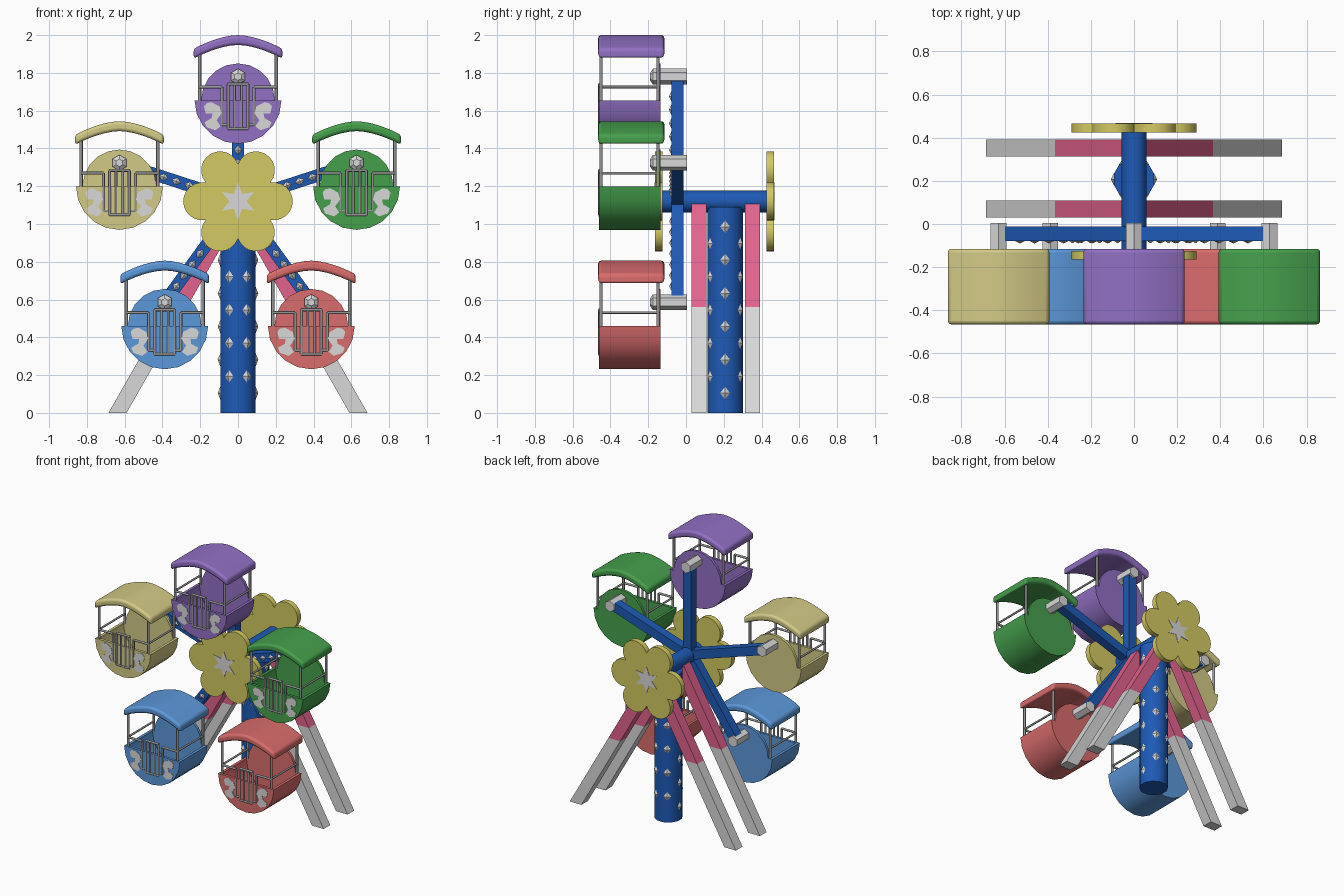
import bpy, bmesh, math
from mathutils import Vector

if "Cube" in bpy.data.objects:
    bpy.data.objects.remove(bpy.data.objects["Cube"])

HUB_Z, ARM = 1.12, 0.66


def mat(name, r, g, b):
    m = bpy.data.materials.new(name)
    lin = [((c / 255 + 0.055) / 1.055) ** 2.4 for c in (r, g, b)]
    m.diffuse_color = (*lin, 1)
    m.use_nodes = True
    m.node_tree.nodes["Principled BSDF"].inputs["Base Color"].default_value = m.diffuse_color
    return m


PURPLE = mat("purple", 146, 112, 196)
CREAM = mat("pale yellow", 211, 202, 134)
GREEN = mat("green", 70, 160, 76)
SKY = mat("light blue", 92, 152, 218)
RED = mat("soft red", 218, 108, 108)
NAVY = mat("deep blue", 30, 90, 182)
GOLD = mat("flower yellow", 212, 202, 98)
PINK = mat("pink", 226, 98, 142)
SILVER = mat("light grey", 216, 216, 216)
STEEL = mat("steel grey", 150, 150, 150)


def prism(bm, profile, y0, y1):
    """Extrude an (x, z) outline from y0 to y1."""
    a = [bm.verts.new((x, y0, z)) for x, z in profile]
    b = [bm.verts.new((x, y1, z)) for x, z in profile]
    bm.faces.new(a)
    bm.faces.new(b[::-1])
    n = len(a)
    for i in range(n):
        bm.faces.new((a[i], b[i], b[(i + 1) % n], a[(i + 1) % n]))


def tube(bm, p, q, r, sides=8, r2=None, spin=0.0):
    """Cylinder or taper between two points."""
    p, q = Vector(p), Vector(q)
    d = (q - p).normalized()
    u = d.cross(Vector((0, 0, 1)) if abs(d.z) < 0.9 else Vector((1, 0, 0))).normalized()
    v = d.cross(u)
    rings = []
    for c, rad in ((p, r), (q, r if r2 is None else r2)):
        rings.append([bm.verts.new(c + rad * (math.cos(t) * u + math.sin(t) * v))
                      for t in (spin + 2 * math.pi * i / sides for i in range(sides))])
    bm.faces.new(rings[0])
    bm.faces.new(rings[1][::-1])
    for i in range(sides):
        j = (i + 1) % sides
        bm.faces.new((rings[0][i], rings[1][i], rings[1][j], rings[0][j]))


def stud(bm, c, normal, up, w, h, d):
    """Diamond-shaped pyramid sitting on a surface."""
    c, normal, up = Vector(c), Vector(normal), Vector(up)
    s = normal.cross(up)
    ring = [bm.verts.new(c + o) for o in (s * w, up * h, -s * w, -up * h)]
    tip = bm.verts.new(c + normal * d)
    bm.faces.new(ring[::-1])
    for i in range(4):
        bm.faces.new((ring[i], ring[(i + 1) % 4], tip))


def finish(name, bm, material, loc=(0, 0, 0), bevel=0, smooth=35):
    bmesh.ops.recalc_face_normals(bm, faces=bm.faces)
    me = bpy.data.meshes.new(name)
    bm.to_mesh(me)
    bm.free()
    me.materials.append(material)
    ob = bpy.data.objects.new(name, me)
    ob.location = loc
    bpy.context.collection.objects.link(ob)
    if bevel:
        b = ob.modifiers.new("bevel", 'BEVEL')
        b.width, b.segments, b.limit_method = bevel, 3, 'ANGLE'
        b.angle_limit = math.radians(40)
    bpy.ops.object.select_all(action='DESELECT')
    ob.select_set(True)
    bpy.context.view_layer.objects.active = ob
    bpy.ops.object.shade_smooth_by_angle(angle=math.radians(smooth))
    return ob


def arc(r, a0, a1, n, cz=0.0):
    return [(r * math.cos(math.radians(a0 + (a1 - a0) * i / n)),
             cz + r * math.sin(math.radians(a0 + (a1 - a0) * i / n))) for i in range(n + 1)]


# Painted curl on the cabin front, left half
CURL = [(-.18, -.157), (-.165, -.14), (-.14, -.135), (-.098, -.157), (-.087, -.194),
        (-.113, -.23), (-.092, -.263), (-.119, -.284), (-.166, -.268), (-.177, -.241),
        (-.14, -.22), (-.135, -.194), (-.171, -.194)]


def cabin(label, material, x, z):
    loc = (x, 0, z)
    cz = -0.125
    # Open tub with a taller round back
    bm = bmesh.new()
    bowl = arc(0.23, 180, 360, 10, cz)
    prism(bm, bowl, -0.46, -0.44)
    prism(bm, bowl + arc(0.21, 360, 180, 10, cz), -0.44, -0.155)
    prism(bm, bowl + arc(0.195, 0, 180, 10, cz), -0.155, -0.135)
    finish(label + "_cabin_tub", bm, material, loc)
    # Arched roof
    bm = bmesh.new()
    xs = [-0.235 + 0.47 * i / 12 for i in range(13)]
    top = [(t, 0.22 - 0.072 * (abs(t) / 0.235) ** 1.7) for t in xs]
    prism(bm, top + [(t, h - 0.052) for t, h in top[::-1]], -0.465, -0.115)
    finish(label + "_cabin_roof", bm, material, loc, bevel=0.016, smooth=45)
    # Posts, rails and front gate
    bm = bmesh.new()
    for s in (-1, 1):
        for y in (-0.45, -0.148):
            tube(bm, (s * 0.203, y, cz - 0.01), (s * 0.203, y, 0.125), 0.009)
        tube(bm, (s * 0.203, -0.45, -0.055), (s * 0.203, -0.148, -0.055), 0.007)
        tube(bm, (s * 0.203, -0.455, -0.055), (s * 0.085, -0.455, -0.055), 0.008)
        tube(bm, (s * 0.085, -0.455, -0.055), (s * 0.085, -0.455, -0.255), 0.008)
        tube(bm, (s * 0.085, -0.455, -0.255), (s * 0.052, -0.455, -0.255), 0.008)
        tube(bm, (s * 0.052, -0.457, -0.04), (s * 0.052, -0.457, -0.275), 0.008)
        tube(bm, (s * 0.018, -0.457, -0.04), (s * 0.018, -0.457, -0.275), 0.007)
    for h in (-0.04, -0.275):
        tube(bm, (-0.055, -0.457, h), (0.055, -0.457, h), 0.008)
    finish(label + "_cabin_rails", bm, STEEL, loc, smooth=50)
    # Curl plates
    bm = bmesh.new()
    for s in (-1, 1):
        prism(bm, [(s * px, pz) for px, pz in CURL], -0.463, -0.459)
    finish(label + "_cabin_curls", bm, SILVER, loc)
    # Hexagonal pivot pin with a low domed end
    bm = bmesh.new()
    tube(bm, (0, 0.005, 0), (0, -0.175, 0), 0.042, 6, spin=math.pi / 2)
    tube(bm, (0, -0.175, 0), (0, -0.19, 0), 0.042, 6, 0.02, spin=math.pi / 2)
    finish(label + "_pivot_pin", bm, SILVER, loc)


# Five arms with studs, each carrying a cabin
arms, studs = bmesh.new(), bmesh.new()
cabins = [("top", PURPLE), ("right", GREEN), ("lower_right", RED),
          ("lower_left", SKY), ("left", CREAM)]
for i, (label, material) in enumerate(cabins):
    a = math.radians(90 - 72 * i)
    d = Vector((math.cos(a), 0, math.sin(a)))
    s = Vector((-d.z, 0, d.x)) * 0.033
    hub = Vector((0, 0, HUB_Z))
    end = hub + d * (ARM - 0.02)
    prism(arms, [(p.x, p.z) for p in (hub + s, end + s, end - s, hub - s)], -0.078, -0.012)
    for k in range(7):
        c = hub + d * (0.13 + 0.071 * k)
        stud(studs, (c.x, -0.078, c.z), (0, -1, 0), d, 0.02, 0.026, 0.012)
    p = hub + d * ARM
    cabin(label, material, p.x, p.z)
finish("wheel_arms", arms, NAVY)
finish("arm_studs", studs, SILVER, smooth=10)

# Axle
bm = bmesh.new()
tube(bm, (0, -0.13, HUB_Z), (0, 0.43, HUB_Z), 0.058, 12)
finish("axle", bm, NAVY)

# Flower and star on both ends of the axle
petal = []
for i in range(6):
    a = 60 * i
    ox, oz = 0.19 * math.cos(math.radians(a)), 0.19 * math.sin(math.radians(a))
    petal += [(ox + px, oz + pz) for px, pz in arc(0.1, a - 100, a + 100, 12)]
star = []
for i in range(12):
    r, a = (0.1 if i % 2 == 0 else 0.045), math.radians(90 + 30 * i)
    star.append((r * math.cos(a), r * math.sin(a)))
for side, y0, y1, face in (("front", -0.165, -0.125, -0.165), ("back", 0.425, 0.465, 0.465)):
    bm = bmesh.new()
    prism(bm, petal, y0, y1)
    finish(side + "_flower", bm, GOLD, (0, 0, HUB_Z))
    bm = bmesh.new()
    prism(bm, star, face - 0.003, face + 0.003)
    finish(side + "_star", bm, SILVER, (0, 0, HUB_Z))

# Central column with staggered diamond studs
COL_Y, COL_R = 0.207, 0.097
bm = bmesh.new()
tube(bm, (0, COL_Y, 0), (0, COL_Y, 1.09), COL_R, 12, spin=math.pi / 12)
finish("column", bm, NAVY)
bm = bmesh.new()
for i in range(6):
    a = math.radians(60 * i)
    n = Vector((math.cos(a), math.sin(a), 0))
    start = 0.105 if i % 3 == 0 else 0.193
    for k in range(6 if i % 3 == 0 else 5):
        c = n * (COL_R * 0.964) + Vector((0, COL_Y, start + 0.176 * k))
        stud(bm, c, n, (0, 0, 1), 0.027, 0.034, 0.014)
finish("column_studs", bm, SILVER, smooth=10)


# Splayed legs: grey below, pink above
def leg_x(z):
    return 0.638 - 0.571 * z


for name, z0, z1, m in (("leg_bottoms", 0, 0.56, SILVER), ("leg_tops", 0.56, 1.105, PINK)):
    bm = bmesh.new()
    for s in (-1, 1):
        for y in (0.03, 0.313):
            prism(bm, [(s * (leg_x(z) + o), z) for z, o in
                       ((z0, -0.048), (z0, 0.048), (z1, 0.048), (z1, -0.048))], y, y + 0.078)
    finish(name, bm, m)
